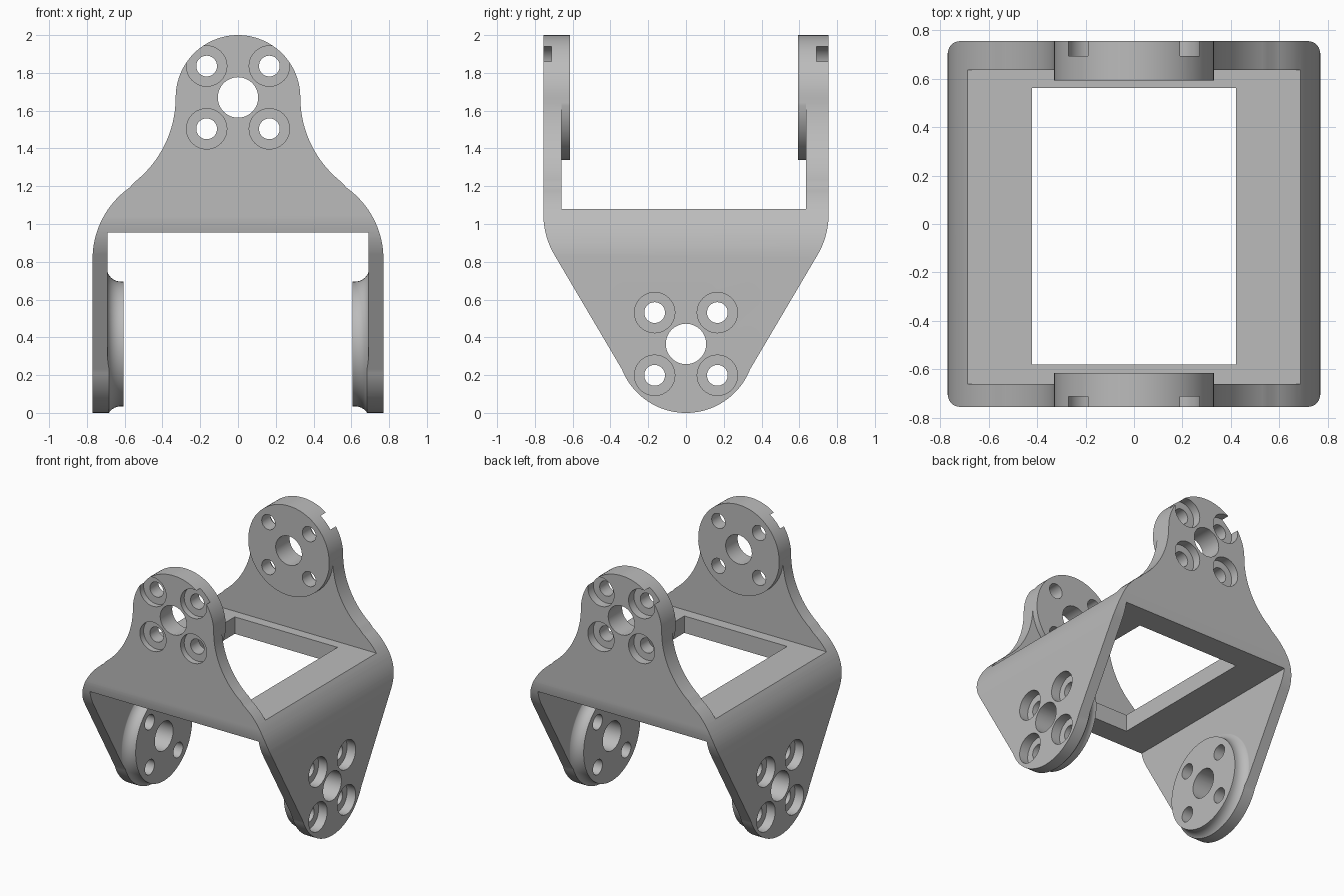
import bpy
import bmesh
from math import sin, cos, radians, pi

if "Cube" in bpy.data.objects:
    bpy.data.objects.remove(bpy.data.objects["Cube"])

grey = bpy.data.materials.new("satin_grey")
grey.use_nodes = True
grey.diffuse_color = (0.5, 0.5, 0.5, 1)
grey.node_tree.nodes["Principled BSDF"].inputs["Base Color"].default_value = (0.5, 0.5, 0.5, 1)


def place(axis, along, across, z):
    return (along, across, z) if axis == "x" else (across, along, z)


def make(name, bm):
    bmesh.ops.recalc_face_normals(bm, faces=bm.faces)
    mesh = bpy.data.meshes.new(name)
    bm.to_mesh(mesh)
    bm.free()
    obj = bpy.data.objects.new(name, mesh)
    bpy.context.collection.objects.link(obj)
    return obj


def loft(bm, rings):
    """Join matching rings of points into a capped solid."""
    rings = [[bm.verts.new(p) for p in ring] for ring in rings]
    n = len(rings[0])
    for a, b in zip(rings, rings[1:]):
        for i in range(n):
            j = (i + 1) % n
            bm.faces.new((a[i], a[j], b[j], b[i]))
    bm.faces.new(rings[0])
    bm.faces.new(rings[-1])


def lathe(bm, axis, across, z, profile, steps):
    """Turn (along, radius) points about a horizontal axis."""
    angles = [2 * pi * i / steps for i in range(steps)]
    loft(bm, [[place(axis, a, across + r * cos(t), z + r * sin(t)) for t in angles]
              for a, r in profile])


def prism(name, axis, half):
    """Mirror a half outline and extrude it right through."""
    outline = half + [(-u, z) for u, z in reversed(half) if abs(u) > 1e-5]
    bm = bmesh.new()
    loft(bm, [[place(axis, a, u, z) for u, z in outline] for a in (-1, 1)])
    return make(name, bm)


def box(name, x0, x1, y0, y1, z0, z1):
    bm = bmesh.new()
    loft(bm, [[(x0, y0, z), (x1, y0, z), (x1, y1, z), (x0, y1, z)] for z in (z0, z1)])
    return make(name, bm)


def arc(u, z, r, start, end, steps):
    return [(u + r * cos(radians(start + (end - start) * i / steps)),
             z + r * sin(radians(start + (end - start) * i / steps)))
            for i in range(steps + 1)]


def combine(obj, tool, operation):
    """Apply a boolean and discard the tool."""
    mod = obj.modifiers.new(operation, "BOOLEAN")
    mod.operation, mod.object, mod.solver = operation, tool, "EXACT"
    graph = bpy.context.evaluated_depsgraph_get()
    mesh = bpy.data.meshes.new_from_object(obj.evaluated_get(graph))
    obj.modifiers.clear()
    obj.data = mesh
    bpy.data.objects.remove(tool)


TOP_Z, LOW_Z = 1.67, 0.365      # pivot heights
BOSS, HUB, BORE, PITCH = 0.33, 0.107, 0.055, 0.166

# Front outline: straight legs, shoulder, concave neck, round ear
R_SHOULDER, R_NECK = 0.462, 0.57
front = ([(0.77, -0.1)] + arc(0.77 - R_SHOULDER, 0.815, R_SHOULDER, 0, 55, 16)
         + arc(BOSS + R_NECK, TOP_Z, R_NECK, 235, 180, 20)[1:]
         + arc(0, TOP_Z, BOSS, 0, 90, 24)[1:])
# Side outline: round lower ear, tapered flank, shoulder, straight ear
side = (arc(0, LOW_Z, LOW_Z, -90, -21.5, 20)
        + arc(0.755 - 0.42, 1.05, 0.42, -30, 0, 10) + [(0.755, 2.1)])

bracket = prism("bracket_body", "y", front)
combine(bracket, prism("side_outline", "x", side), "INTERSECT")

# Upper gap between front and back ears, leaving a round pad on each
gap = box("upper_gap", -1.2, 1.2, -0.66, 0.635, 1.08, 2.3)
bm = bmesh.new()
for y_out, y_in in ((-0.9, -0.615), (0.9, 0.592)):
    lathe(bm, "y", 0, TOP_Z, [(y_out, BOSS + 0.002), (y_in, BOSS + 0.002)], 96)
combine(gap, make("upper_pads", bm), "DIFFERENCE")
combine(bracket, gap, "DIFFERENCE")

# Lower gap between side ears, leaving pads with a flared foot
gap = box("lower_gap", -0.69, 0.69, -1.2, 1.2, -0.3, 0.955)
flare = [(x, r) for r, x in arc(BOSS + 0.075, 0.62, 0.075, 180, 90, 10)]
bm = bmesh.new()
for s in (-1, 1):
    pad = [(0.605, BOSS)] + flare + [(0.9, BOSS + 0.075)]
    lathe(bm, "x", 0, LOW_Z, [(s * a, r) for a, r in pad], 96)
combine(gap, make("lower_pads", bm), "DIFFERENCE")
combine(bracket, gap, "DIFFERENCE")

# Window through the floor
combine(bracket, box("window", -0.42, 0.42, -0.58, 0.562, 0.8, 1.3), "DIFFERENCE")

# Centre bores and counterbored screw holes through both pairs of ears
for axis, z, near, far in (("y", TOP_Z, -0.712, 0.692), ("x", LOW_Z, -0.7, 0.7)):
    bm = bmesh.new()
    lathe(bm, axis, 0, z, [(-1.2, HUB), (1.2, HUB)], 48)
    spool = [(-1.2, HUB), (near, HUB), (near, BORE), (far, BORE), (far, HUB), (1.2, HUB)]
    for du in (-PITCH, PITCH):
        for dz in (-PITCH, PITCH):
            lathe(bm, axis, du, z + dz, spool, 40)
    combine(bracket, make("holes", bm), "DIFFERENCE")

# Finish: one colour, smooth curves, crisp edges
bracket.data.materials.clear()
bracket.data.materials.append(grey)
for face in bracket.data.polygons:
    face.material_index = 0
bpy.ops.object.select_all(action="DESELECT")
bracket.select_set(True)
bpy.context.view_layer.objects.active = bracket
bpy.ops.object.shade_smooth_by_angle(angle=radians(25))
weighted = bracket.modifiers.new("flat_faces", "WEIGHTED_NORMAL")
weighted.keep_sharp = True
